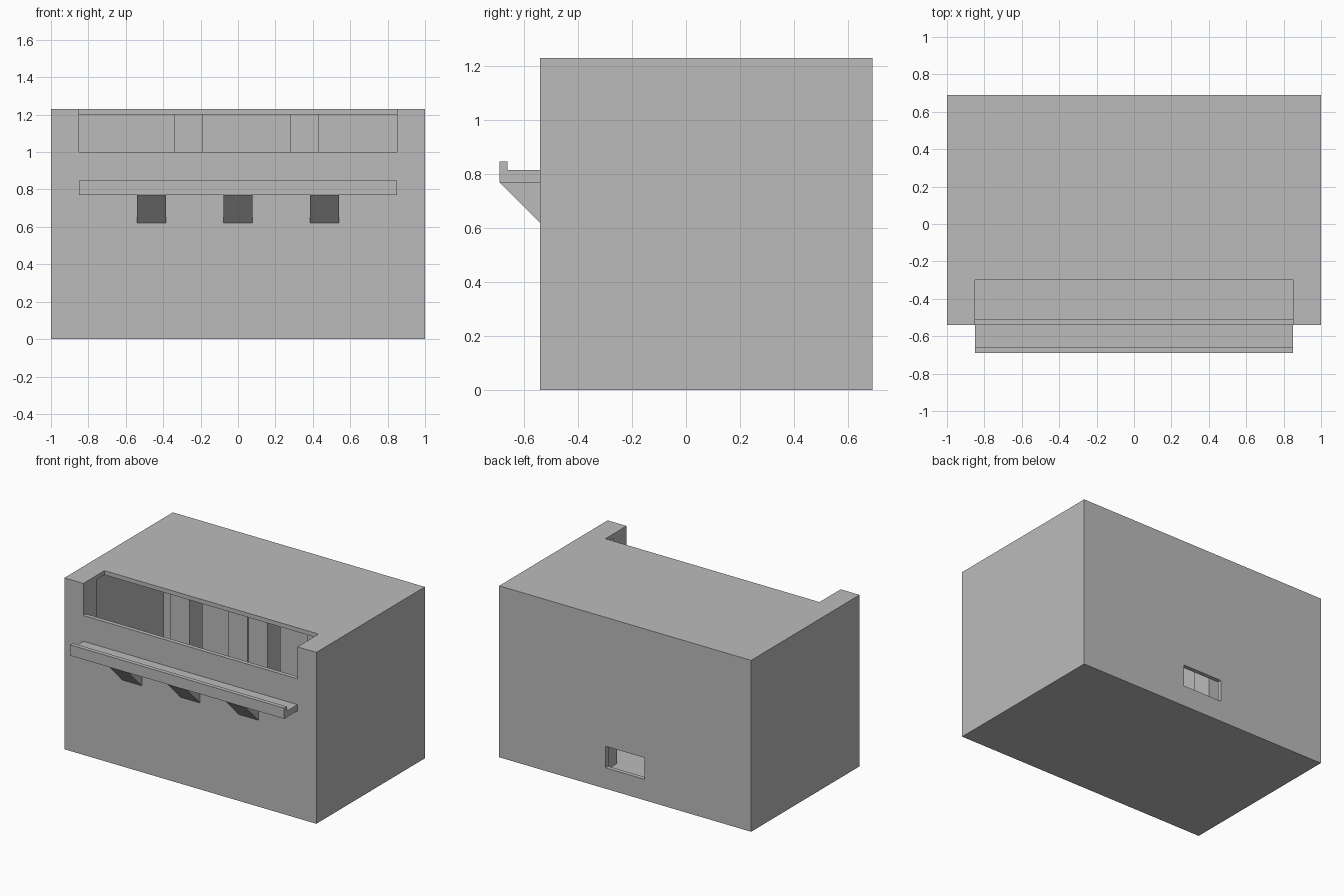
import bpy
import bmesh

cube = bpy.data.objects.get("Cube")
if cube:
    bpy.data.objects.remove(cube, do_unlink=True)

grey = bpy.data.materials.new("plain grey")
grey.use_nodes = True
grey.diffuse_color = (0.5, 0.5, 0.5, 1)
grey.node_tree.nodes["Principled BSDF"].inputs["Base Color"].default_value = (0.5, 0.5, 0.5, 1)

# Main dimensions
LEFT, FRONT, BACK, TOP = 1.0, -0.54, 0.69, 1.23
WALL, POST, SPAN = 0.03, 0.15, 0.85
CEILING = TOP - WALL


def extrude_x(name, profile, x0, x1):
    """Solid made by sweeping a (y, z) profile from x0 to x1."""
    bm = bmesh.new()
    face = bm.faces.new([bm.verts.new((x0, y, z)) for y, z in profile])
    swept = bmesh.ops.extrude_face_region(bm, geom=[face])["geom"]
    verts = [v for v in swept if isinstance(v, bmesh.types.BMVert)]
    bmesh.ops.translate(bm, verts=verts, vec=(x1 - x0, 0, 0))
    bmesh.ops.recalc_face_normals(bm, faces=bm.faces)
    mesh = bpy.data.meshes.new(name)
    bm.to_mesh(mesh)
    bm.free()
    mesh.materials.append(grey)
    obj = bpy.data.objects.new(name, mesh)
    bpy.context.collection.objects.link(obj)
    return obj


def box(name, x, y, z):
    profile = [(y[0], z[0]), (y[1], z[0]), (y[1], z[1]), (y[0], z[1])]
    return extrude_x(name, profile, *x)


# Hollow building shell with a serving opening and a rear window
shell = box("building_shell", (-LEFT, LEFT), (FRONT, BACK), (0, TOP))
cutters = [
    box("room_cutter", (-LEFT + WALL, LEFT - WALL),
        (FRONT + WALL, BACK - WALL), (WALL, CEILING)),
    box("opening_cutter", (-SPAN, SPAN), (FRONT - 0.1, -0.3), (1.0, TOP + 0.1)),
    box("window_cutter", (-0.155, 0.155), (BACK - 0.1, BACK + 0.1), (0.15, 0.305)),
]
for cutter in cutters:
    cutter.hide_render = True
    mod = shell.modifiers.new(cutter.name, "BOOLEAN")
    mod.operation = "DIFFERENCE"
    mod.solver = "EXACT"
    mod.object = cutter

# Bake the cuts and drop the cutters
graph = bpy.context.evaluated_depsgraph_get()
cut_mesh = bpy.data.meshes.new_from_object(shell.evaluated_get(graph))
shell.modifiers.clear()
shell.data = cut_mesh
for cutter in cutters:
    bpy.data.objects.remove(cutter, do_unlink=True)

# Corner posts, filling the inside corners of the shell
for side, x in (("right", (-LEFT + WALL, -SPAN)), ("left", (SPAN, LEFT - WALL))):
    box(f"front_{side}_corner_post", x, (FRONT + WALL, FRONT + POST), (WALL, CEILING))
    box(f"back_{side}_corner_post", x, (BACK - POST, BACK - WALL), (WALL, CEILING))

# Free-standing inner posts
for row, y in (("front", -0.28), ("back", 0.38)):
    for side, x in (("right", -0.34), ("left", 0.28)):
        box(f"{row}_{side}_inner_post", (x, x + POST), (y, y + POST), (WALL, CEILING))

# Counter shelf with a raised lip
shelf = [(FRONT, 0.77), (-0.69, 0.77), (-0.69, 0.847), (-0.66, 0.847),
         (-0.66, 0.815), (FRONT, 0.815)]
extrude_x("counter_shelf", shelf, -SPAN, SPAN)

# Triangular brackets below the shelf
bracket = [(FRONT, 0.77), (-0.69, 0.77), (FRONT, 0.62)]
for name, x in (("right", -0.463), ("middle", 0), ("left", 0.463)):
    extrude_x(f"{name}_bracket", bracket, x - 0.077, x + 0.077)
